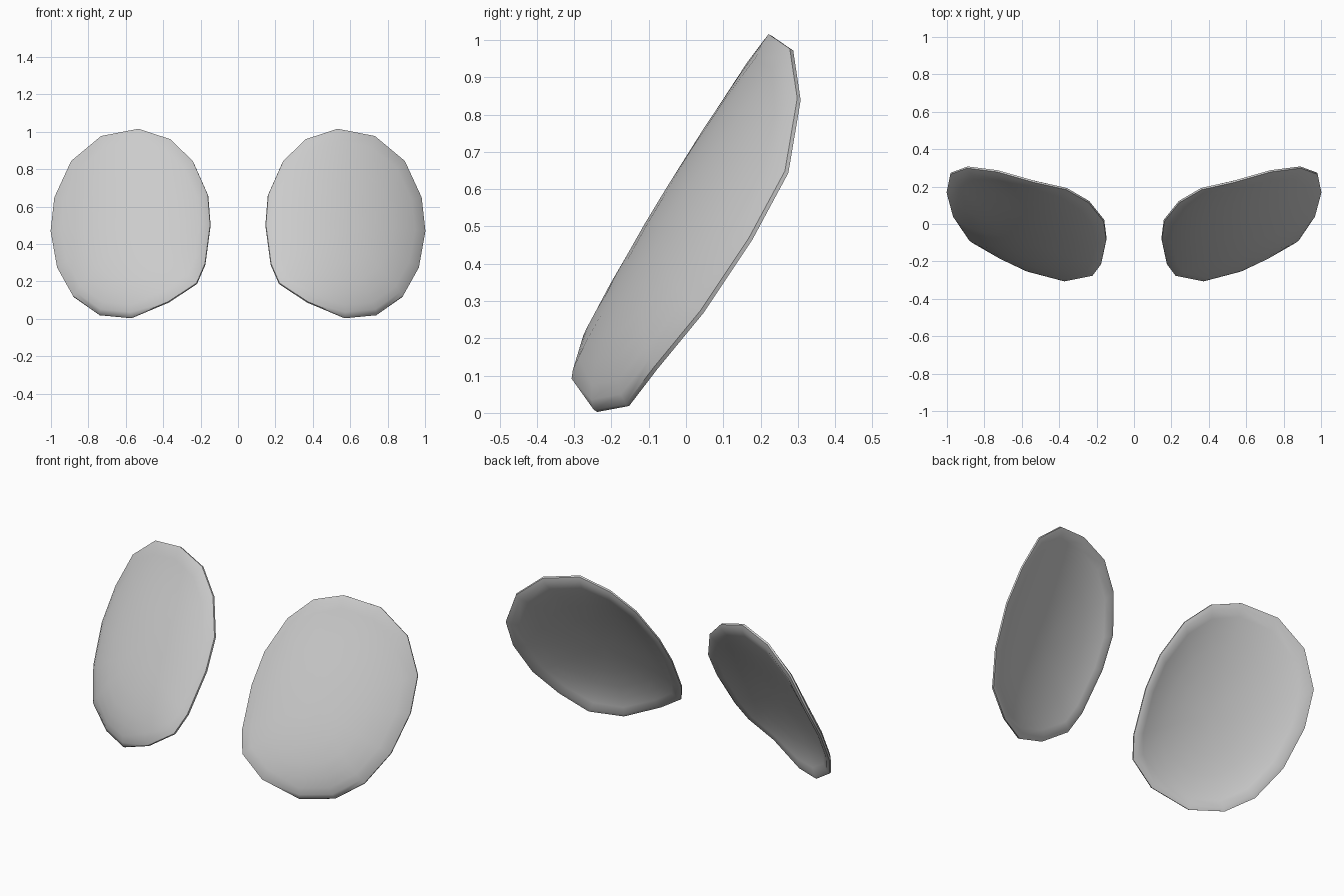
import bpy, bmesh
from mathutils import Vector

if "Cube" in bpy.data.objects:
    bpy.data.objects.remove(bpy.data.objects["Cube"])

# Rim of the right-hand lens, clockwise from the top
RIM = [(.53, .228, 1.012), (.73, .285, .973), (.89, .305, .84), (.98, .272, .645),
       (1.0, .175, .465), (.965, .045, .27), (.88, -.08, .118), (.74, -.155, .02),
       (.57, -.24, .004), (.37, -.300, .088), (.22, -.270, .187), (.175, -.21, .29),
       (.147, -.08, .5), (.16, .02, .66), (.24, .12, .84), (.36, .19, .956)]
N = len(RIM)
CENTRE = Vector((.567, -.055, .5))
BACK = Vector((-.26, .84, -.47)).normalized()


def dome(p):
    """Depth of the tilted, sideways-curved lens surface."""
    u, w = p.x - CENTRE.x, p.z - CENTRE.z
    return CENTRE.y + .3 * u + .58 * w + .45 * u * u + .12 * w * w


def surface_point(i, t):
    """Point at fraction t from the centre to rim point i."""
    rim = Vector(RIM[i])
    p = CENTRE.lerp(rim, t)
    p.y = dome(p) + t ** 4 * (rim.y - dome(rim))
    return p


def add_ring(bm, t, offset):
    return [bm.verts.new(surface_point(i, t) + BACK * offset) for i in range(N)]


def bridge(bm, a, b):
    for i in range(N):
        j = (i + 1) % N
        bm.faces.new((a[i], a[j], b[j], b[i]))


# Curved front, thin rim with small bevels, hollow back
bm = bmesh.new()
FRONT, REAR = -.014, .016
steps = (.2, .4, .6, .75, .87, .95)
front = [(t, FRONT) for t in steps] + [(1, -.008)]
back = [(1, .003)] + [(t, REAR) for t in reversed(steps)]
rings = [add_ring(bm, t, o) for t, o in front + back]
for a, b in zip(rings, rings[1:]):
    bridge(bm, a, b)
for ring, o in ((rings[0], FRONT), (rings[-1], REAR)):
    c = bm.verts.new(CENTRE + BACK * o)
    for i in range(N):
        bm.faces.new((ring[i], ring[(i + 1) % N], c))
bmesh.ops.recalc_face_normals(bm, faces=bm.faces)
mesh = bpy.data.meshes.new("lenses")
bm.to_mesh(mesh)
bm.free()
lenses = bpy.data.objects.new("lenses", mesh)
bpy.context.collection.objects.link(lenses)

# Smooth faces, sharp rim
bpy.context.view_layer.objects.active = lenses
lenses.select_set(True)
bpy.ops.object.shade_smooth_by_angle(angle=.8)

# Second lens
mirror = lenses.modifiers.new("other_lens", 'MIRROR')
mirror.use_axis[0] = True
mirror.use_mirror_merge = False
